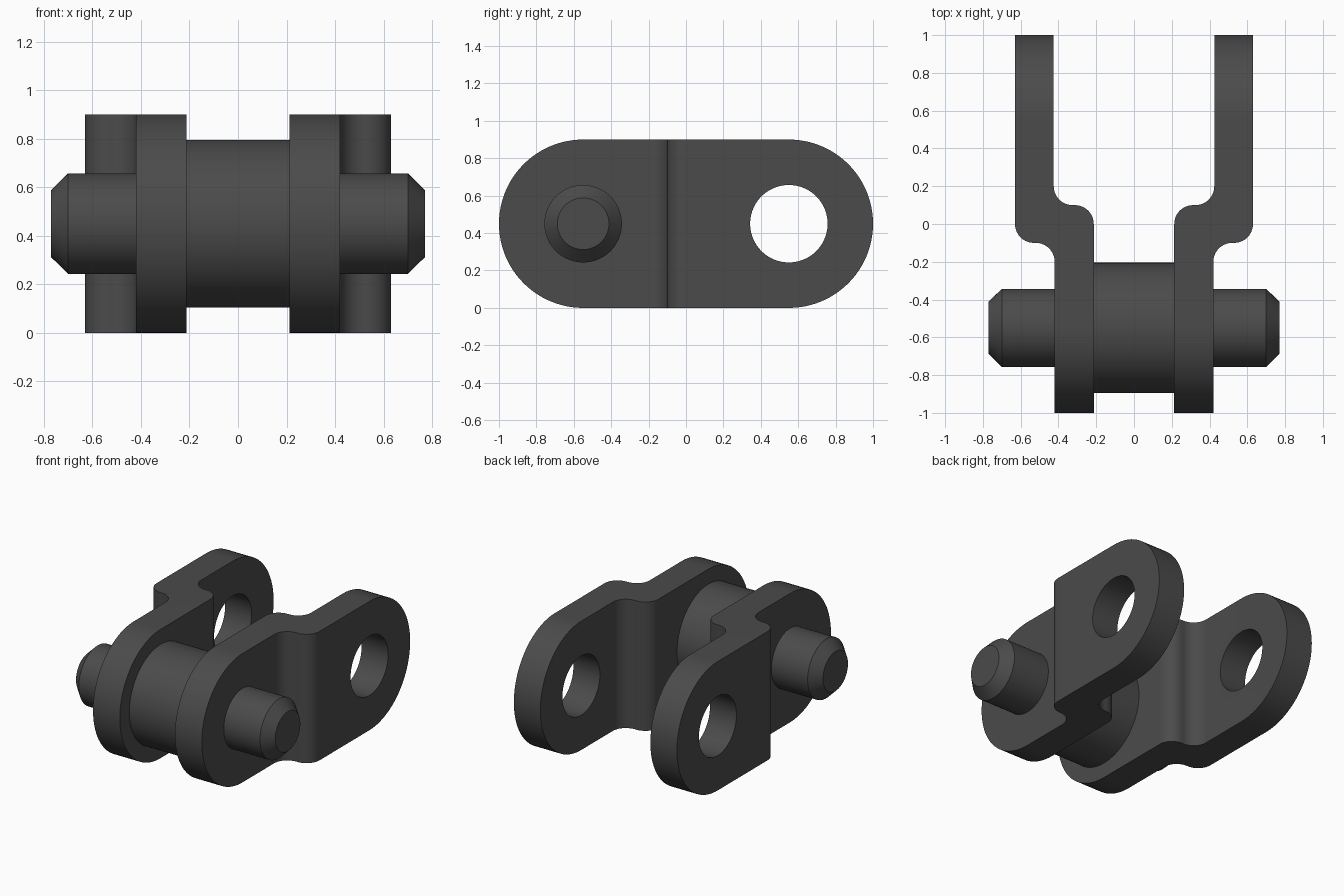
import bpy, bmesh, math
from mathutils import Vector

if "Cube" in bpy.data.objects:
    bpy.data.objects.remove(bpy.data.objects["Cube"])

steel = bpy.data.materials.new("dark grey steel")
steel.diffuse_color = (0.07, 0.07, 0.07, 1)
steel.use_nodes = True
steel.node_tree.nodes["Principled BSDF"].inputs["Base Color"].default_value = steel.diffuse_color

MID_Z, PIN_Y, HOLE_Y = 0.45, -0.55, 0.55
SEGS = 96


def make(name, bm):
    bmesh.ops.recalc_face_normals(bm, faces=bm.faces)
    me = bpy.data.meshes.new(name)
    bm.to_mesh(me)
    bm.free()
    me.materials.append(steel)
    ob = bpy.data.objects.new(name, me)
    bpy.context.collection.objects.link(ob)
    return ob


def prism(name, pts, direction):
    """Extrude a closed outline along a vector."""
    bm = bmesh.new()
    face = bm.faces.new([bm.verts.new(p) for p in pts])
    ext = bmesh.ops.extrude_face_region(bm, geom=[face])["geom"]
    bmesh.ops.translate(bm, vec=Vector(direction),
                        verts=[g for g in ext if isinstance(g, bmesh.types.BMVert)])
    return make(name, bm)


def turned(name, rings, y):
    """Round part along x from (x, radius) rings, capped at both ends."""
    bm = bmesh.new()
    loops = [[bm.verts.new((x, y + r * math.cos(2 * math.pi * i / SEGS),
                            MID_Z + r * math.sin(2 * math.pi * i / SEGS)))
              for i in range(SEGS)] for x, r in rings]
    for a, b in zip(loops, loops[1:]):
        for i in range(SEGS):
            j = (i + 1) % SEGS
            bm.faces.new((a[i], a[j], b[j], b[i]))
    bm.faces.new(loops[0])
    bm.faces.new(loops[-1])
    return make(name, bm)


def arc(cx, cy, r, a0, a1, n=10):
    return [(cx + r * math.cos(math.radians(a0 + (a1 - a0) * i / n)),
             cy + r * math.sin(math.radians(a0 + (a1 - a0) * i / n))) for i in range(n + 1)]


def smooth(ob):
    bpy.ops.object.select_all(action='DESELECT')
    ob.select_set(True)
    bpy.context.view_layer.objects.active = ob
    bpy.ops.object.convert(target='MESH')
    bpy.ops.object.shade_smooth_by_angle(angle=math.radians(30))


# Side plate: cranked strip in plan, with a filleted step in the middle
plan = ([(0.63, 1.1)]
        + arc(0.53, 0.0, 0.1, 0, -90)
        + arc(0.52, -0.2, 0.1, 90, 180)
        + [(0.42, -1.1), (0.213, -1.1)]
        + arc(0.313, 0.0, 0.1, 180, 90)
        + arc(0.325, 0.2, 0.1, -90, 0)
        + [(0.425, 1.1)])
plates = prism("side_plates", [(x, y, -0.1) for x, y in plan], (0, 0, 1.1))

# Rounded-end side outline and pin hole
outline = (arc(0.55, MID_Z, 0.45, -90, 90, 48) + arc(-0.55, MID_Z, 0.45, 90, 270, 48))
rounder = prism("plate_outline_cutter", [(0.1, y, z) for y, z in outline], (0.8, 0, 0))
hole = turned("hole_cutter", [(0.1, 0.207), (0.9, 0.207)], HOLE_Y)
for cutter, op in ((rounder, 'INTERSECT'), (hole, 'DIFFERENCE')):
    mod = plates.modifiers.new(op.lower(), 'BOOLEAN')
    mod.object, mod.operation, mod.solver = cutter, op, 'EXACT'
    cutter.hide_render = True
mirror = plates.modifiers.new("mirror", 'MIRROR')
mirror.use_axis[0] = True
smooth(plates)
for cutter in (rounder, hole):
    bpy.data.objects.remove(cutter)

# Roller between the plates
smooth(turned("roller", [(-0.213, 0.345), (0.213, 0.345)], PIN_Y))

# Chamfered pin through the front of the plates
smooth(turned("pin", [(-0.77, 0.138), (-0.70, 0.207), (0.70, 0.207), (0.77, 0.138)], PIN_Y))
